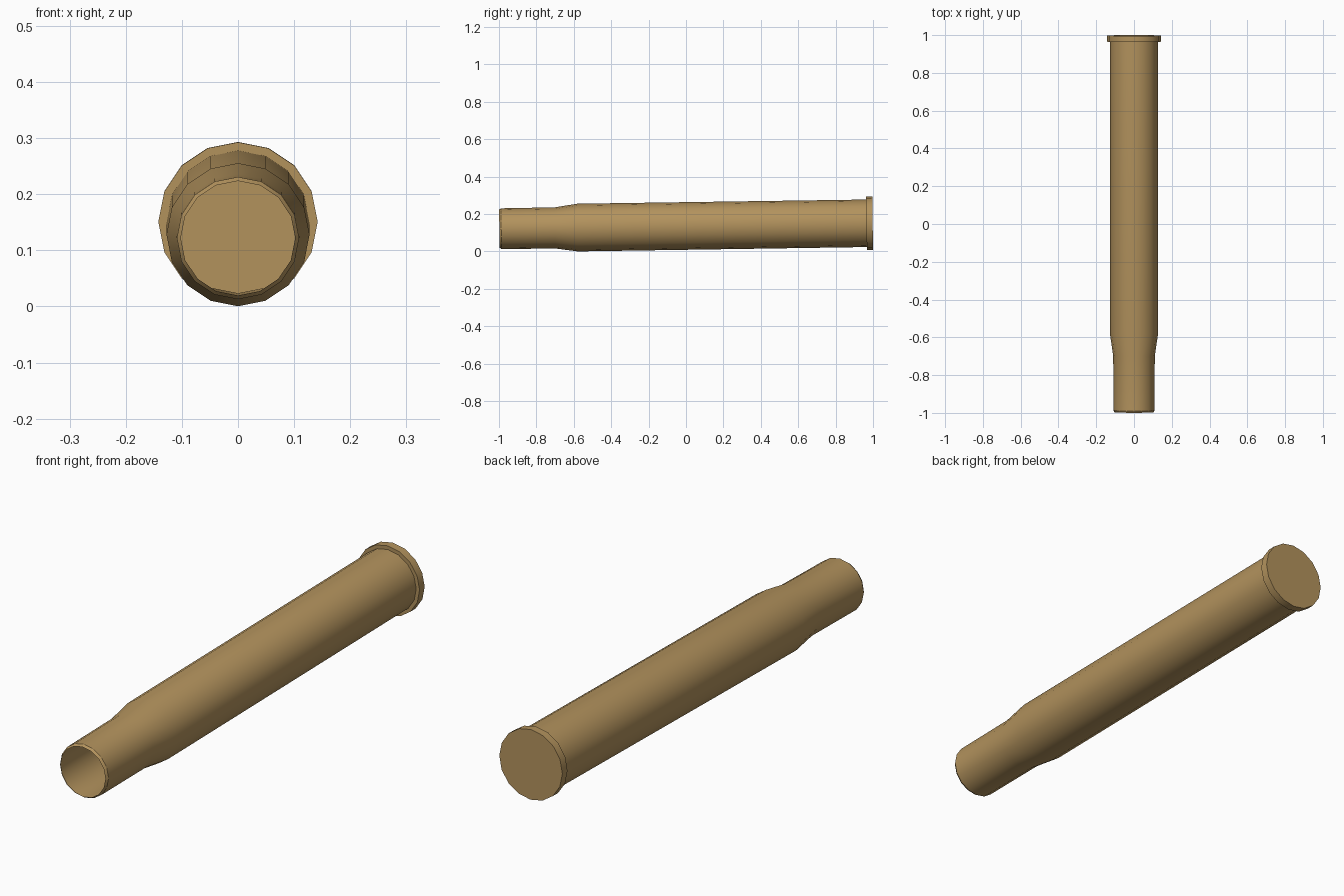
import bpy, bmesh, math

if "Cube" in bpy.data.objects:
    bpy.data.objects.remove(bpy.data.objects["Cube"])

SIDES = 16
TILT = 0.0148        # the case rises slightly towards its rim
# (distance along axis, radius) from open mouth to closed base
PROFILE = [(-0.998, 0.102), (-0.988, 0.109), (-0.70, 0.110),
           (-0.58, 0.1275), (0.965, 0.127), (0.965, 0.142), (0.998, 0.142)]

bm = bmesh.new()
rings = []
for y, r in PROFILE:
    rings.append([bm.verts.new((r * math.sin(2 * math.pi * i / SIDES), y,
                                r * math.cos(2 * math.pi * i / SIDES)))
                  for i in range(SIDES)])

# walls: mouth lip, neck, shoulder, body and rim
for a, b in zip(rings, rings[1:]):
    for i in range(SIDES):
        j = (i + 1) % SIDES
        bm.faces.new((a[i], a[j], b[j], b[i]))

# closed base; the mouth stays open
bm.faces.new(rings[-1])
bmesh.ops.recalc_face_normals(bm, faces=bm.faces)

mesh = bpy.data.meshes.new("shell_casing")
bm.to_mesh(mesh)
bm.free()
casing = bpy.data.objects.new("shell_casing", mesh)
bpy.context.collection.objects.link(casing)
casing.location.z = 0.1365
casing.rotation_euler.x = TILT

# brass
brass = bpy.data.materials.new("brass")
brass.diffuse_color = (0.45, 0.29, 0.11, 1)
brass.use_nodes = True
brass.node_tree.nodes["Principled BSDF"].inputs["Base Color"].default_value = brass.diffuse_color
mesh.materials.append(brass)

bpy.context.view_layer.objects.active = casing
casing.select_set(True)
bpy.ops.object.shade_smooth_by_angle(angle=math.radians(30))
